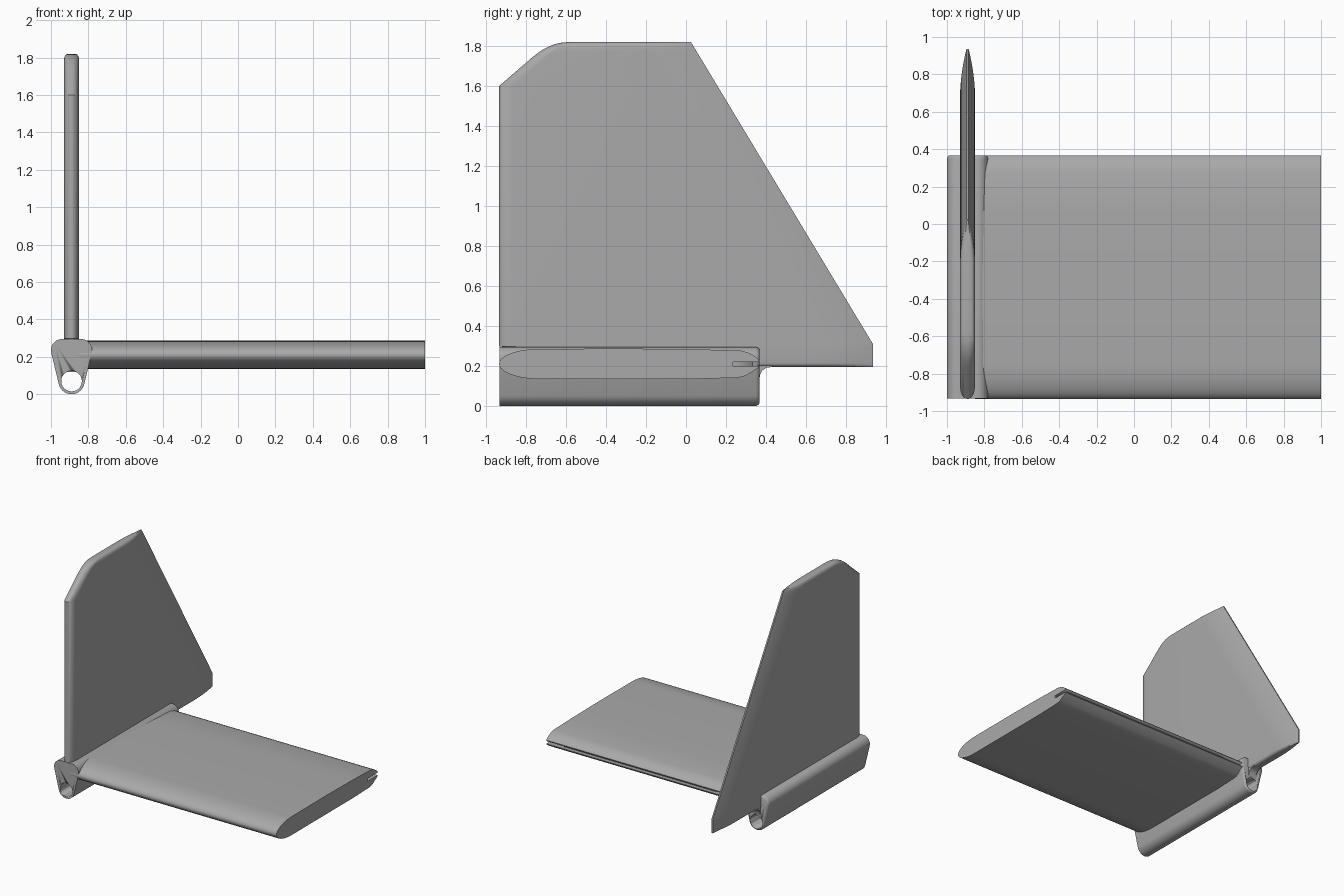
import bpy, bmesh, math

if "Cube" in bpy.data.objects:
    bpy.data.objects.remove(bpy.data.objects["Cube"])

grey = bpy.data.materials.new("plain grey")
grey.diffuse_color = (0.4, 0.4, 0.4, 1)
grey.use_nodes = True
grey.node_tree.nodes["Principled BSDF"].inputs["Base Color"].default_value = grey.diffuse_color


def loft(name, rings, angle=35):
    """Skin a list of equal-length rings and cap both ends."""
    bm = bmesh.new()
    rows = [[bm.verts.new(p) for p in r] for r in rings]
    n = len(rows[0])
    for a, b in zip(rows, rows[1:]):
        for i in range(n):
            j = (i + 1) % n
            bm.faces.new((a[i], a[j], b[j], b[i]))
    bm.faces.new(rows[0][::-1])
    bm.faces.new(rows[-1])
    bmesh.ops.recalc_face_normals(bm, faces=bm.faces)
    mesh = bpy.data.meshes.new(name)
    bm.to_mesh(mesh)
    bm.free()
    mesh.materials.append(grey)
    ob = bpy.data.objects.new(name, mesh)
    bpy.context.collection.objects.link(ob)
    activate(ob)
    bpy.ops.object.shade_smooth_by_angle(angle=math.radians(angle))
    return ob


def activate(ob):
    bpy.ops.object.select_all(action='DESELECT')
    ob.select_set(True)
    bpy.context.view_layer.objects.active = ob


def along_x(profile, x0, x1):
    return [[(x, y, z) for y, z in profile] for x in (x0, x1)]


def cut(ob, cutter):
    mod = ob.modifiers.new("cut", 'BOOLEAN')
    mod.operation, mod.solver, mod.object = 'DIFFERENCE', 'EXACT', cutter
    activate(ob)
    bpy.ops.object.modifier_apply(modifier=mod.name)
    bpy.data.objects.remove(cutter)


# horizontal panel: elliptical nose, flat body, blunt tapered trailing edge
nose = [math.radians(-90 + 180 * i / 20) for i in range(21)]
panel_profile = [(-0.735 - 0.2 * math.cos(a), 0.21 + 0.075 * math.sin(a)) for a in nose]
panel_profile += [(-0.3, 0.287), (0.05, 0.283), (0.27, 0.277), (0.31, 0.267), (0.335, 0.255),
                  (0.355, 0.24), (0.365, 0.228), (0.365, 0.194), (0.35, 0.183),
                  (0.30, 0.152), (0.28, 0.145), (0.25, 0.141), (0.05, 0.135)]
panel = loft("horizontal_panel", along_x(panel_profile, -0.85, 1.0))

# hinge pockets at both ends, shallow groove between them
for x0, x1, y0 in ((0.86, 1.1, 0.235), (-0.79, -0.5, 0.235), (-0.6, 0.9, 0.335)):
    slot = [(y0, 0.20), (0.5, 0.20), (0.5, 0.221), (y0, 0.221)]
    cut(panel, loft("slot_cutter", along_x(slot, x0, x1)))

# corner mount: hull of three circles with a bore through it
CX = -0.89
circles = [(CX, 0.07, 0.07), (CX + 0.05, 0.235, 0.06), (CX - 0.05, 0.235, 0.06)]


def hull(inset):
    def normal(a, b):
        dx, dz = b[0] - a[0], b[1] - a[1]
        return math.atan2(dz, dx) - math.acos((a[2] - b[2]) / math.hypot(dx, dz))
    pts = []
    for i, c in enumerate(circles):
        start = normal(circles[i - 1], c)
        end = normal(c, circles[(i + 1) % 3])
        span = (end - start) % math.tau
        for k in range(15):
            a = start + span * k / 14
            r = c[2] - inset
            pts.append((c[0] + r * math.cos(a), c[1] + r * math.sin(a)))
    return pts


stations = [(-0.933, 0), (0.348, 0), (0.356, 0.002), (0.363, 0.006), (0.367, 0.012)]
mount = loft("corner_mount", [[(x, y, z) for x, z in hull(d)] for y, d in stations], 40)
bore = [(CX + 0.055 * math.cos(math.tau * i / 40), 0.07 + 0.055 * math.sin(math.tau * i / 40))
        for i in range(40)]
cut(mount, loft("bore_cutter", [[(x, y, z) for x, z in bore] for y in (-1.2, 1.2)]))


# upright fin: aerofoil sections stacked upwards
def fin_section(z, lead, trail, scale):
    half = []
    for i in range(9):                              # rounded nose
        a = math.pi / 2 * i / 8
        half.append((lead + 0.07 * (1 - math.cos(a)), 0.003 + 0.037 * math.sin(a)))
    for i in range(9):                              # thinning trailing edge
        t = i / 8
        half.append((trail - 0.25 * (1 - t), 0.006 + 0.034 * (1 - t ** 1.8)))
    ring = [(CX + w * scale, y, z) for y, w in half]
    return ring + [(CX - w * scale, y, z) for y, w in reversed(half)]


def trailing(z):
    return 0.935 - 0.91 * max(0, z - 0.31) / 1.51


levels = [(0.195, -0.92, 0.5), (0.199, -0.92, 0.8), (0.207, -0.92, 0.96), (0.215, -0.92, 1),
          (0.296, -0.92, 1), (0.297, -0.935, 1), (0.31, -0.935, 1), (1.6, -0.935, 1),
          (1.74, -0.773, 1), (1.765, -0.742, 1), (1.785, -0.712, 1), (1.80, -0.682, 0.97),
          (1.81, -0.655, 0.87), (1.816, -0.63, 0.74), (1.82, -0.59, 0.5)]
loft("upright_fin", [fin_section(z, y, trailing(z), s) for z, y, s in levels])

# fillet under the fin behind the mount
fillet = [(0.35, 0.23), (0.44, 0.21), (0.43, 0.195), (0.40, 0.19), (0.382, 0.178),
          (0.372, 0.16), (0.366, 0.13), (0.35, 0.12)]
loft("rear_fillet", along_x(fillet, CX - 0.035, CX + 0.035))
